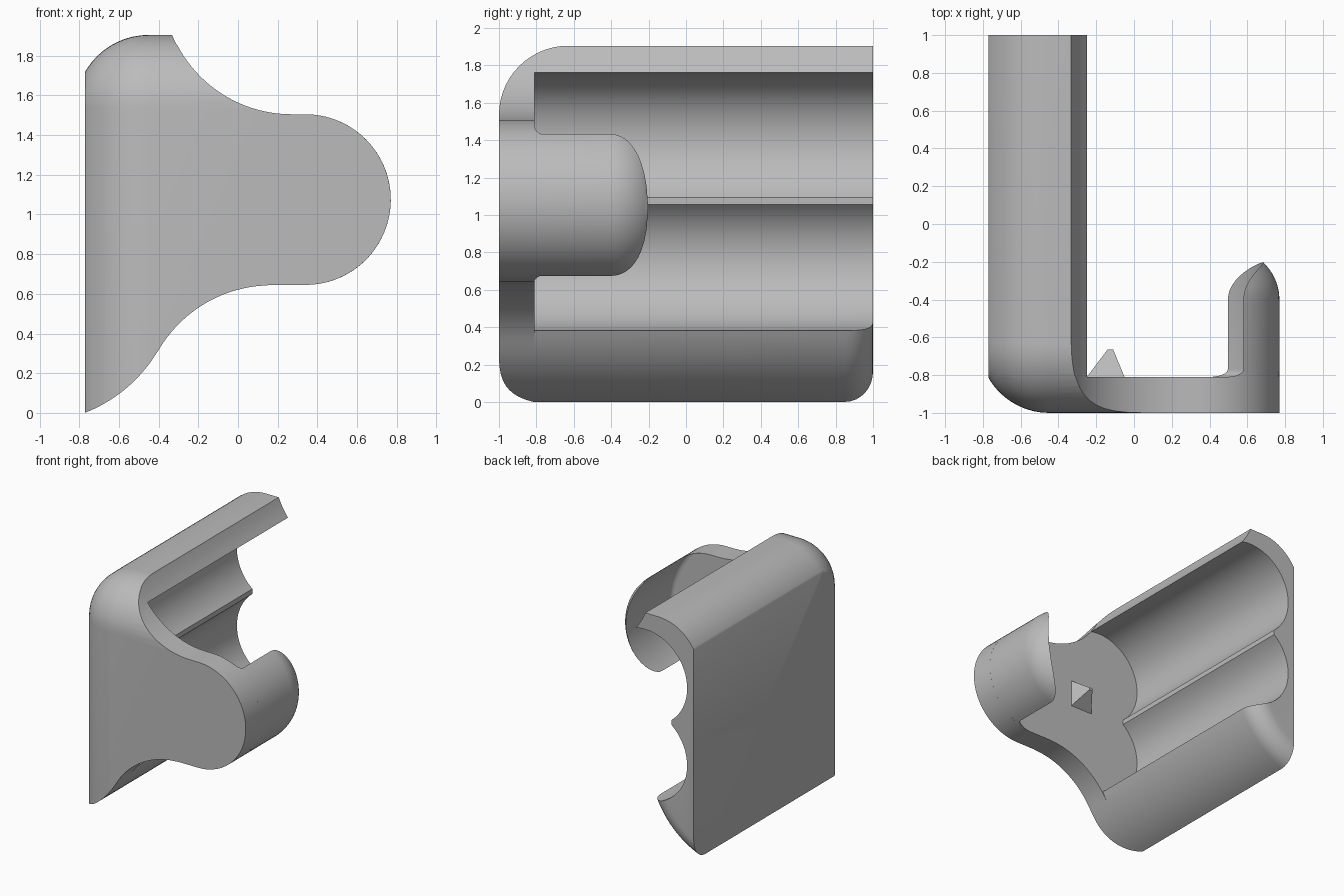
import bpy, bmesh, math
from mathutils import Vector

cube = bpy.data.objects.get("Cube")
if cube:
    bpy.data.objects.remove(cube, do_unlink=True)

grey = bpy.data.materials.new("light_grey")
grey.use_nodes = True
grey.diffuse_color = (0.5, 0.5, 0.5, 1)
grey.node_tree.nodes["Principled BSDF"].inputs["Base Color"].default_value = (0.5, 0.5, 0.5, 1)


def make(name, bm):
    bmesh.ops.recalc_face_normals(bm, faces=bm.faces)
    mesh = bpy.data.meshes.new(name)
    bm.to_mesh(mesh)
    bm.free()
    mesh.materials.append(grey)
    obj = bpy.data.objects.new(name, mesh)
    bpy.context.collection.objects.link(obj)
    return obj


def loft(name, sections):
    """Skin equal-length xz outlines placed at increasing y."""
    bm = bmesh.new()
    rings = [[bm.verts.new((x, y, z)) for x, z in pts] for y, pts in sections]
    for a, b in zip(rings, rings[1:]):
        for i in range(len(a)):
            j = (i + 1) % len(a)
            bm.faces.new((a[i], a[j], b[j], b[i]))
    bm.faces.new(rings[0])
    bm.faces.new(rings[-1])
    return make(name, bm)


def arc(c, p, q, n):
    """Points from p to q about c, the short way round."""
    r = math.dist(c, p)
    a = math.atan2(p[1] - c[1], p[0] - c[0])
    d = math.atan2(q[1] - c[1], q[0] - c[0]) - a
    d = (d + math.pi) % math.tau - math.pi
    pts = [(c[0] + r * math.cos(a + d * i / n), c[1] + r * math.sin(a + d * i / n)) for i in range(n)]
    return pts + [tuple(q)]


def cross(c1, r1, c2, r2, side):
    """One of the two points where circles meet."""
    c1, c2 = Vector(c1), Vector(c2)
    d = (c2 - c1).length
    u = (c2 - c1) / d
    a = (r1 * r1 - r2 * r2 + d * d) / (2 * d)
    h = math.sqrt(max(r1 * r1 - a * a, 0))
    return tuple(c1 + u * a + Vector((-u.y, u.x)) * h * side)


def finish(obj):
    bpy.ops.object.select_all(action='DESELECT')
    obj.select_set(True)
    bpy.context.view_layer.objects.active = obj
    for m in list(obj.modifiers):
        bpy.ops.object.modifier_apply(modifier=m.name)
    bpy.ops.object.shade_smooth_by_angle(angle=math.radians(30))


WALL, BACK = -0.77, -0.81
BELLY, BELLY_R = (-1.04, 0.69), 0.74
LOW, HIGH, GROOVE_R = (-0.33, 0.76), (-0.33, 1.39), 0.38
NECK, NECK_R = (0.27, 2.155), 0.65
END, END_R = (0.34, 1.075), 0.43
neck_top = (NECK[0] - math.sqrt(NECK_R ** 2 - 0.205 ** 2), 1.95)


def belly_start(r):
    return (WALL, BELLY[1] - math.sqrt(r * r - (WALL - BELLY[0]) ** 2))


# Cradle: back wall with two round channels, lower lip rounded at the rear
def cradle_outline(r):
    tip = cross(BELLY, r, LOW, GROOVE_R, -1)
    pts = arc(BELLY, belly_start(r), tip, 16)
    pts += arc(LOW, tip, (-0.57, 1.055), 32)[1:]
    pts += arc(HIGH, (-0.57, 1.095), (-0.25, 1.761), 32)
    pts += arc(NECK, pts[-1], neck_top, 5)[1:]
    return pts + [(WALL, 1.95)]


sections = [(BACK, cradle_outline(BELLY_R))]
for i in range(9):
    a = math.pi / 2 * i / 8
    sections.append((0.85 + 0.15 * math.sin(a), cradle_outline(BELLY_R - 0.15 * (1 - math.cos(a)))))
cradle = loft("cradle", sections)

# Front plate with its rounded arm
foot = (-0.4, 0.317)
outline = arc(BELLY, belly_start(BELLY_R), foot, 14)
outline += arc((0.17, -0.018), foot, (0.17, 0.645), 18)[1:]
outline += arc(END, (0.34, 0.645), (0.77, 1.075), 20)
outline += arc(END, (0.77, 1.075), (0.34, 1.505), 20)[1:]
outline += arc(NECK, (0.27, 1.505), neck_top, 24) + [(WALL, 1.95)]
plate = loft("front_plate", [(-1.05, outline), (BACK, outline)])

# Rounded block that trims the front and top edges of both parts
bm = bmesh.new()
bmesh.ops.create_cube(bm, size=1)
for v in bm.verts:
    v.co = (3 if v.co.x > 0 else -0.82, 3 if v.co.y > 0 else -1, 1.905 if v.co.z > 0 else -2)
bmesh.ops.bevel(bm, geom=bm.edges[:], offset=0.37, segments=14, profile=0.5, affect='EDGES')
trim = make("trim_block", bm)
trim.hide_render = True
for obj in (cradle, plate):
    mod = obj.modifiers.new("trim", 'BOOLEAN')
    mod.operation = 'INTERSECT'
    mod.solver = 'EXACT'
    mod.object = trim
    finish(obj)
bpy.data.objects.remove(trim, do_unlink=True)

# Retaining hook: crescent with flared base and domed tip
INNER, INNER_R = (0.11, 1.1), 0.575


def crescent(ro, ri):
    top = cross(END, ro, INNER, ri, -1)
    low = cross(END, ro, INNER, ri, 1)
    return arc(END, low, top, 24) + arc(INNER, top, low, 24)[1:-1]


sections = []
for i in range(6):
    a = math.pi / 2 * i / 5
    sections.append((BACK + 0.04 * (1 - math.cos(a)), crescent(END_R, INNER_R - 0.04 * (1 - math.sin(a)))))
for i in range(13):
    s = 0.205 * math.sin(math.pi / 2 * i / 12)
    sections.append((-0.4 + s, crescent(END_R - 0.267 + math.sqrt(0.267 ** 2 - s * s), INNER_R)))
finish(loft("hook", sections))

# Small pointed stud on the inside of the plate
base = [(-0.25, 1.03), (-0.05, 1.03), (-0.05, 1.25), (-0.25, 1.25)]
point = [(-0.14, 1.13), (-0.11, 1.13), (-0.11, 1.15), (-0.14, 1.15)]
loft("stud", [(BACK, base), (-0.665, point)])
